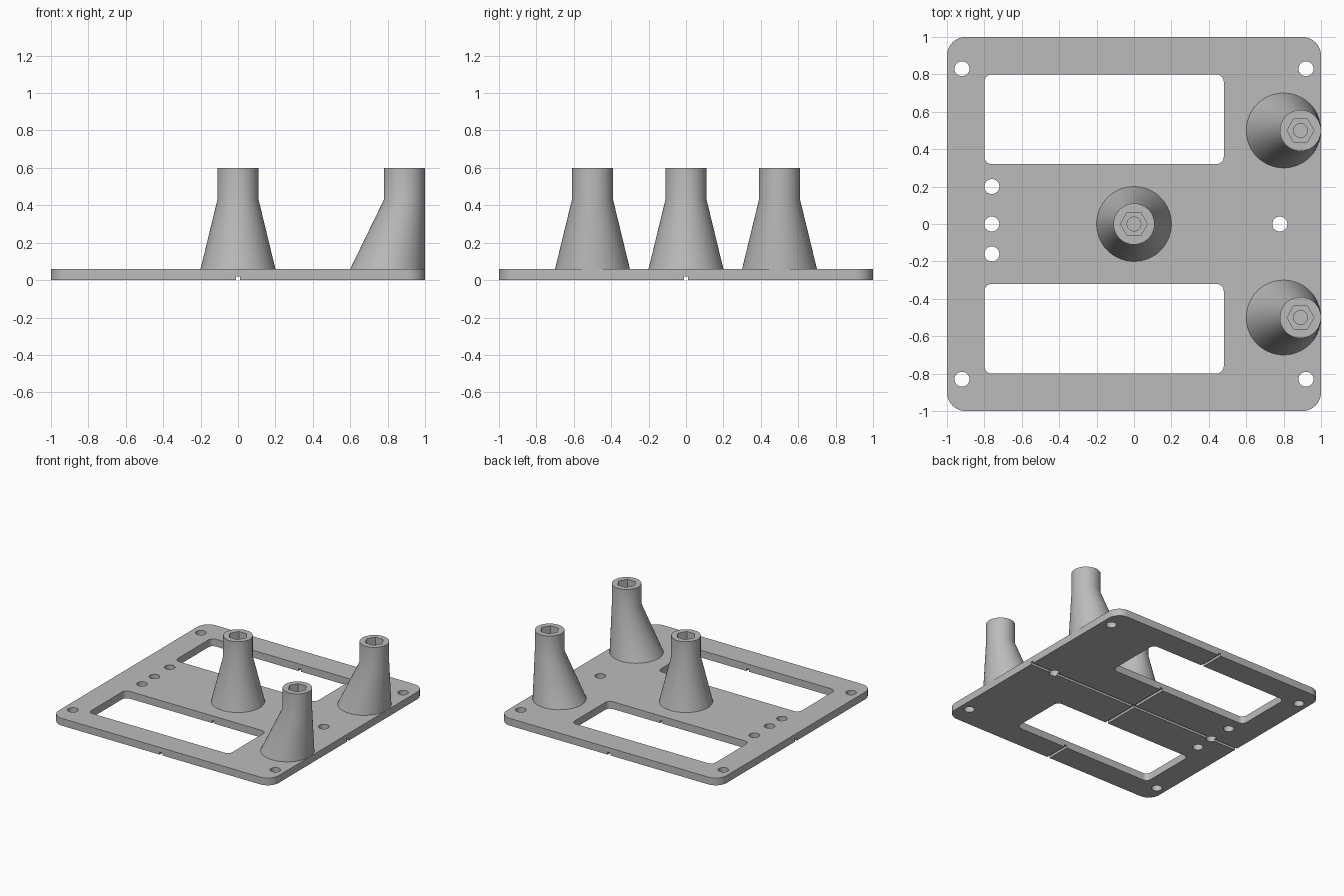
import bpy, bmesh, math

if "Cube" in bpy.data.objects:
    bpy.data.objects.remove(bpy.data.objects["Cube"])

grey = bpy.data.materials.new("plain_grey")
grey.diffuse_color = (0.5, 0.5, 0.5, 1)
grey.use_nodes = True
grey.node_tree.nodes["Principled BSDF"].inputs["Base Color"].default_value = grey.diffuse_color


def make(name, bm):
    bmesh.ops.recalc_face_normals(bm, faces=bm.faces)
    me = bpy.data.meshes.new(name)
    bm.to_mesh(me)
    bm.free()
    me.materials.append(grey)
    ob = bpy.data.objects.new(name, me)
    bpy.context.collection.objects.link(ob)
    return ob


def circle(cx, cy, r, n=64, a0=0.0):
    return [(cx + r * math.cos(a0 + math.tau * i / n),
             cy + r * math.sin(a0 + math.tau * i / n)) for i in range(n)]


def rounded(x0, y0, x1, y1, r, n=10):
    pts = []
    for k, (cx, cy) in enumerate([(x1 - r, y1 - r), (x0 + r, y1 - r),
                                  (x0 + r, y0 + r), (x1 - r, y0 + r)]):
        for i in range(n + 1):
            a = math.pi / 2 * (k + i / n)
            pts.append((cx + r * math.cos(a), cy + r * math.sin(a)))
    return pts


def loft(name, sections, base=True):
    """Skin a stack of (outline, z) sections and cap the ends."""
    bm = bmesh.new()
    rings = [[bm.verts.new((x, y, z)) for x, y in pts] for pts, z in sections]
    for a, b in zip(rings, rings[1:]):
        for i in range(len(a)):
            j = (i + 1) % len(a)
            bm.faces.new((a[i], a[j], b[j], b[i]))
    bm.faces.new(rings[-1])
    if base:
        bm.faces.new(rings[0][::-1])
    return make(name, bm)


def cut(ob, cutters):
    bpy.context.view_layer.objects.active = ob
    for c in cutters:
        m = ob.modifiers.new("cut", 'BOOLEAN')
        m.operation, m.solver, m.object = 'DIFFERENCE', 'EXACT', c
        bpy.ops.object.modifier_apply(modifier=m.name)
        bpy.data.objects.remove(c)


def smooth(ob):
    bpy.ops.object.select_all(action='DESELECT')
    ob.select_set(True)
    bpy.context.view_layer.objects.active = ob
    bpy.ops.object.shade_smooth_by_angle(angle=math.radians(30))


def prism(pts, z0, z1):
    return loft("cutter", [(pts, z0), (pts, z1)])


# base plate with two windows, screw holes and crossed centre grooves underneath
plate = loft("base_plate", [(rounded(-1, -1, 1, 1, 0.1), 0),
                            (rounded(-1, -1, 1, 1, 0.1), 0.06)])
holes = [(sx * 0.92, sy * 0.83) for sx in (-1, 1) for sy in (-1, 1)]
holes += [(-0.76, 0.2), (-0.76, 0), (-0.76, -0.16), (0.78, 0)]
cutters = [prism(circle(x, y, 0.04, 32), -0.1, 0.2) for x, y in holes]
cutters += [prism(rounded(-0.8, y, 0.48, y + 0.48, 0.04, 6), -0.1, 0.2)
            for y in (0.32, -0.8)]
g = 0.012
cutters += [prism([(-w, -h), (w, -h), (w, h), (-w, h)], -0.1, 0.02)
            for w, h in ((g, 1.2), (1.2, g))]
cut(plate, cutters)
smooth(plate)

# standoff posts: cone blending into a straight neck, hex pocket and pilot hole
for name, bx, tx, y in (("centre_post", 0, 0, 0),
                        ("back_right_post", 0.8, 0.89, 0.5),
                        ("front_right_post", 0.8, 0.89, -0.5)):
    post = loft(name, [(circle(bx, y, 0.2), 0.06), (circle(tx, y, 0.11), 0.43),
                       (circle(tx, y, 0.11), 0.6)])
    cut(post, [prism(circle(tx, y, 0.072, 6), 0.45, 0.7),
               prism(circle(tx, y, 0.037, 32), 0.2, 0.5)])
    # drop the hidden underside
    bm = bmesh.new()
    bm.from_mesh(post.data)
    under = [f for f in bm.faces if f.calc_center_median().z < 0.061]
    bmesh.ops.delete(bm, geom=under, context='FACES_ONLY')
    bm.to_mesh(post.data)
    bm.free()
    smooth(post)
